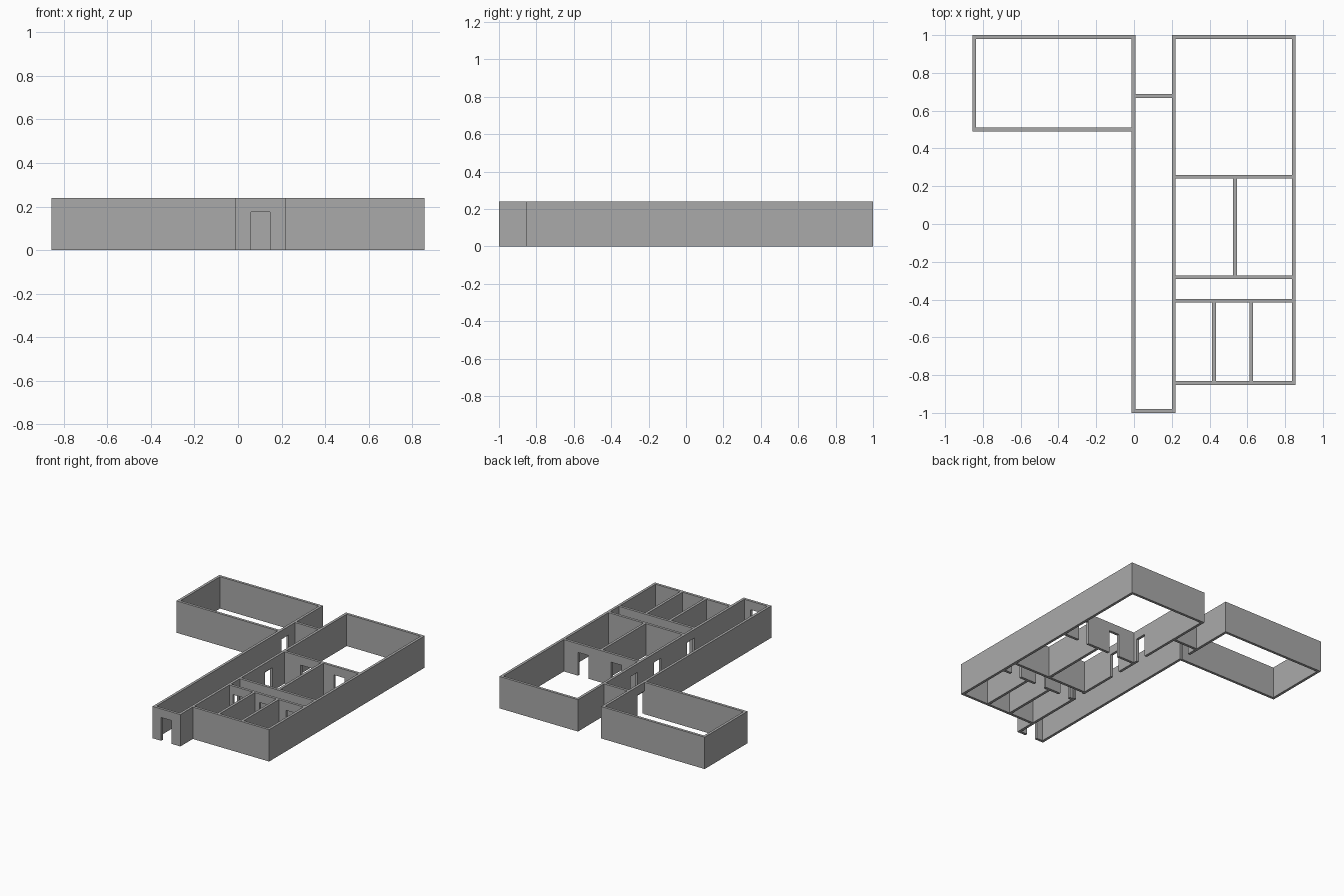
import bpy
import bmesh

if "Cube" in bpy.data.objects:
    bpy.data.objects.remove(bpy.data.objects["Cube"], do_unlink=True)

HEIGHT = 0.24
DOOR_TOP = 0.175
DOOR_WIDTH = 0.087
THICK = 0.02

# Wall colour
grey = bpy.data.materials.new("wall_grey")
grey.use_nodes = True
colour = (0.4, 0.4, 0.4, 1)
grey.diffuse_color = colour
grey.node_tree.nodes["Principled BSDF"].inputs["Base Color"].default_value = colour


def wall(name, axis, centre, start, end, doors=()):
    """Wall along an axis: outline with door notches, extruded to its thickness."""
    outline = [(start, 0)]
    for d in sorted(doors):
        outline += [(d, 0), (d, DOOR_TOP), (d + DOOR_WIDTH, DOOR_TOP), (d + DOOR_WIDTH, 0)]
    outline += [(end, 0), (end, HEIGHT), (start, HEIGHT)]

    side = centre - THICK / 2
    bm = bmesh.new()
    verts = [bm.verts.new((s, side, z) if axis == "x" else (side, s, z)) for s, z in outline]
    face = bm.faces.new(verts)
    extruded = bmesh.ops.extrude_face_region(bm, geom=[face])["geom"]
    moved = [g for g in extruded if isinstance(g, bmesh.types.BMVert)]
    bmesh.ops.translate(bm, verts=moved, vec=(0, THICK, 0) if axis == "x" else (THICK, 0, 0))
    bmesh.ops.recalc_face_normals(bm, faces=bm.faces)

    mesh = bpy.data.meshes.new(name)
    bm.to_mesh(mesh)
    bm.free()
    mesh.materials.append(grey)
    bpy.context.collection.objects.link(bpy.data.objects.new(name, mesh))


# Corridor
wall("corridor_right_wall", "y", -0.002, -1, 1, [0.505])
wall("corridor_left_wall", "y", 0.21, -1, 1, [-0.387, 0.01, 0.29])
wall("corridor_front_wall", "x", -0.99, 0.008, 0.2, [0.06])
wall("corridor_cross_wall", "x", 0.678, 0.008, 0.2)

# Wing on the right side
wall("right_wing_outer_wall", "y", -0.846, 0.49, 1)
wall("right_wing_back_wall", "x", 0.99, -0.836, -0.012)
wall("right_wing_front_wall", "x", 0.5, -0.836, -0.012)

# Main block on the left side
wall("block_outer_wall", "y", 0.846, -0.852, 1)
wall("block_back_wall", "x", 0.99, 0.22, 0.836)
wall("hall_wall", "x", 0.25, 0.22, 0.836, [0.354, 0.631])
wall("passage_back_wall", "x", -0.282, 0.22, 0.836)
wall("passage_front_wall", "x", -0.406, 0.22, 0.836, [0.25, 0.47, 0.69])
wall("block_front_wall", "x", -0.842, 0.22, 0.836)

# Partitions between rooms
wall("middle_partition", "y", 0.535, -0.272, 0.24)
for i, x in enumerate((0.423, 0.621)):
    wall(f"front_partition_{i + 1}", "y", x, -0.832, -0.416)
